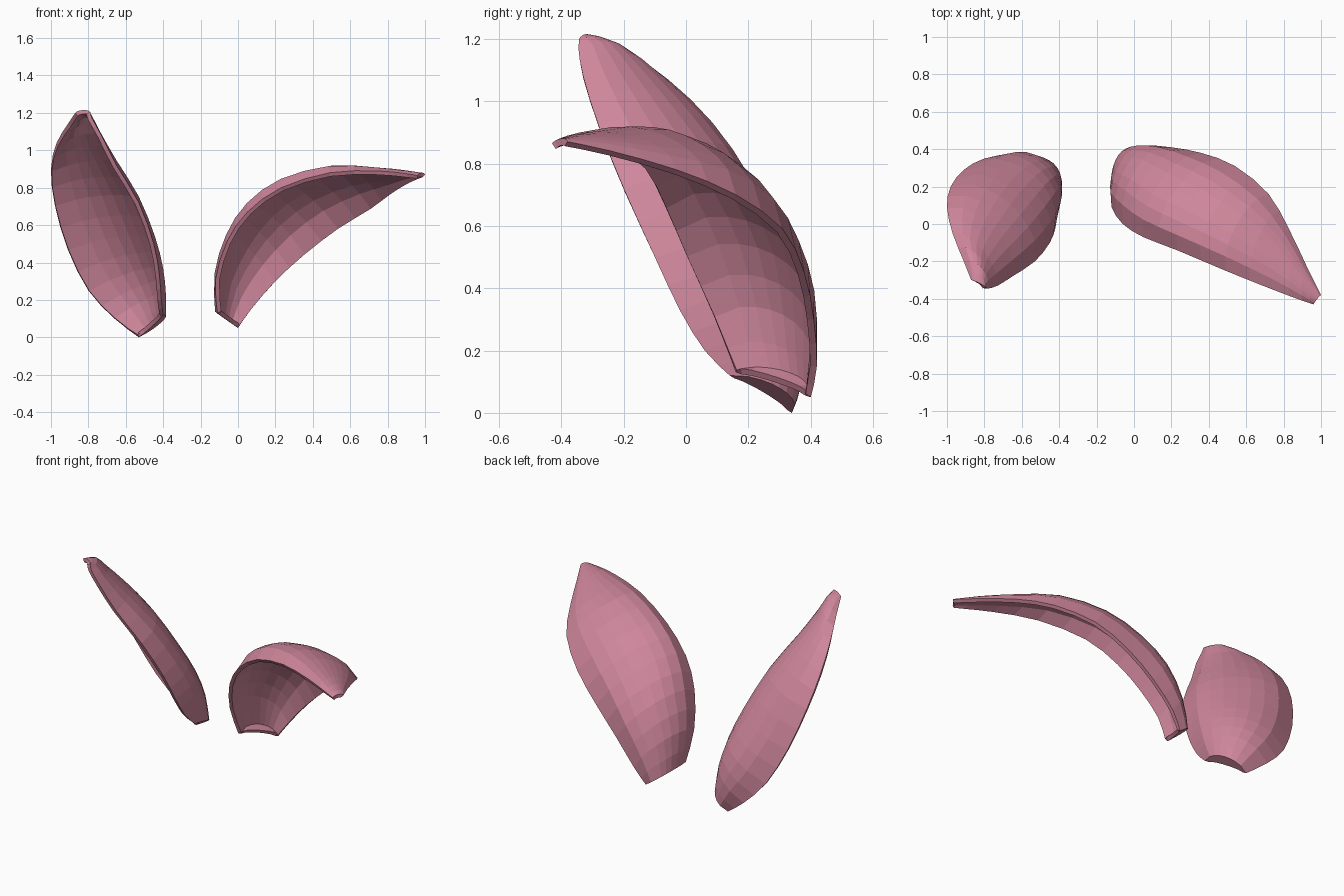
import bpy
from mathutils import Vector

pink = bpy.data.materials.new("petal_pink")
pink.diffuse_color = (0.62, 0.24, 0.33, 1)

ACROSS = 8  # faces across each petal


def rounded(rows):
    """Insert a curved in-between row after each row."""
    out = []
    for i in range(len(rows) - 1):
        p, q = rows[max(i - 1, 0)], rows[min(i + 2, len(rows) - 1)]
        out.append(rows[i])
        out.append([(b + c) * 0.5625 - (a + d) * 0.0625
                    for a, b, c, d in zip(p, rows[i], rows[i + 1], q)])
    return out + [rows[-1]]


def petal(name, rows):
    """Cupped shell: each row, base to tip, is (edge, crest, other edge)."""
    rows = rounded([[Vector(p) for p in r] for r in rows])
    # lip turned inward at the base
    a, c, b = rows[0]
    m = (a + b) / 2
    rows.insert(0, [m + (a - m) * 0.85, m + (c - m) * 0.2, m + (b - m) * 0.85])
    verts, faces = [], []
    for a, c, b in rows:
        m = (a + b) / 2
        for j in range(ACROSS + 1):
            s = -1 + 2 * j / ACROSS
            verts.append(m + (b - a) / 2 * s + (c - m) * (1 - s * s) ** 0.65)
    n = ACROSS + 1
    for i in range(len(rows) - 1):
        for j in range(ACROSS):
            k = i * n + j
            faces.append((k, k + 1, k + n + 1, k + n))
    mesh = bpy.data.meshes.new(name)
    mesh.from_pydata(verts, [], faces)
    mesh.materials.append(pink)
    obj = bpy.data.objects.new(name, mesh)
    bpy.context.collection.objects.link(obj)
    # thin shell, grown toward the hollow side
    shell = obj.modifiers.new("thickness", 'SOLIDIFY')
    shell.thickness = 0.022
    shell.offset = -1


# upright petal
petal("upright_petal", [
    [(-0.40, 0.14, 0.12), (-0.41, 0.30, 0.08), (-0.53, 0.34, 0.00)],
    [(-0.41, 0.06, 0.20), (-0.44, 0.305, 0.225), (-0.66, 0.37, 0.10)],
    [(-0.42, -0.02, 0.33), (-0.495, 0.285, 0.375), (-0.80, 0.35, 0.25)],
    [(-0.45, -0.10, 0.50), (-0.57, 0.215, 0.555), (-0.91, 0.29, 0.47)],
    [(-0.53, -0.20, 0.72), (-0.66, 0.105, 0.775), (-0.98, 0.20, 0.71)],
    [(-0.65, -0.28, 0.92), (-0.75, -0.025, 0.96), (-1.00, 0.09, 0.90)],
    [(-0.73, -0.33, 1.08), (-0.81, -0.14, 1.10), (-0.97, -0.05, 1.04)],
    [(-0.78, -0.345, 1.17), (-0.82, -0.23, 1.19), (-0.91, -0.20, 1.14)],
    [(-0.79, -0.34, 1.205), (-0.83, -0.315, 1.215), (-0.87, -0.30, 1.20)],
])

# arching petal
petal("arching_petal", [
    [(0.00, 0.40, 0.05), (-0.10, 0.34, 0.12), (-0.11, 0.16, 0.13)],
    [(0.07, 0.42, 0.15), (-0.075, 0.325, 0.32), (-0.12, 0.09, 0.31)],
    [(0.20, 0.41, 0.30), (0.01, 0.295, 0.52), (-0.06, 0.00, 0.51)],
    [(0.36, 0.38, 0.45), (0.135, 0.22, 0.69), (0.05, -0.07, 0.67)],
    [(0.54, 0.31, 0.59), (0.315, 0.13, 0.82), (0.23, -0.14, 0.80)],
    [(0.72, 0.16, 0.70), (0.55, 0.00, 0.89), (0.49, -0.25, 0.88)],
    [(0.83, -0.03, 0.78), (0.76, -0.16, 0.89), (0.74, -0.35, 0.89)],
    [(0.93, -0.24, 0.84), (0.90, -0.31, 0.89), (0.90, -0.41, 0.875)],
    [(1.00, -0.38, 0.87), (0.98, -0.40, 0.88), (0.96, -0.43, 0.865)],
])
